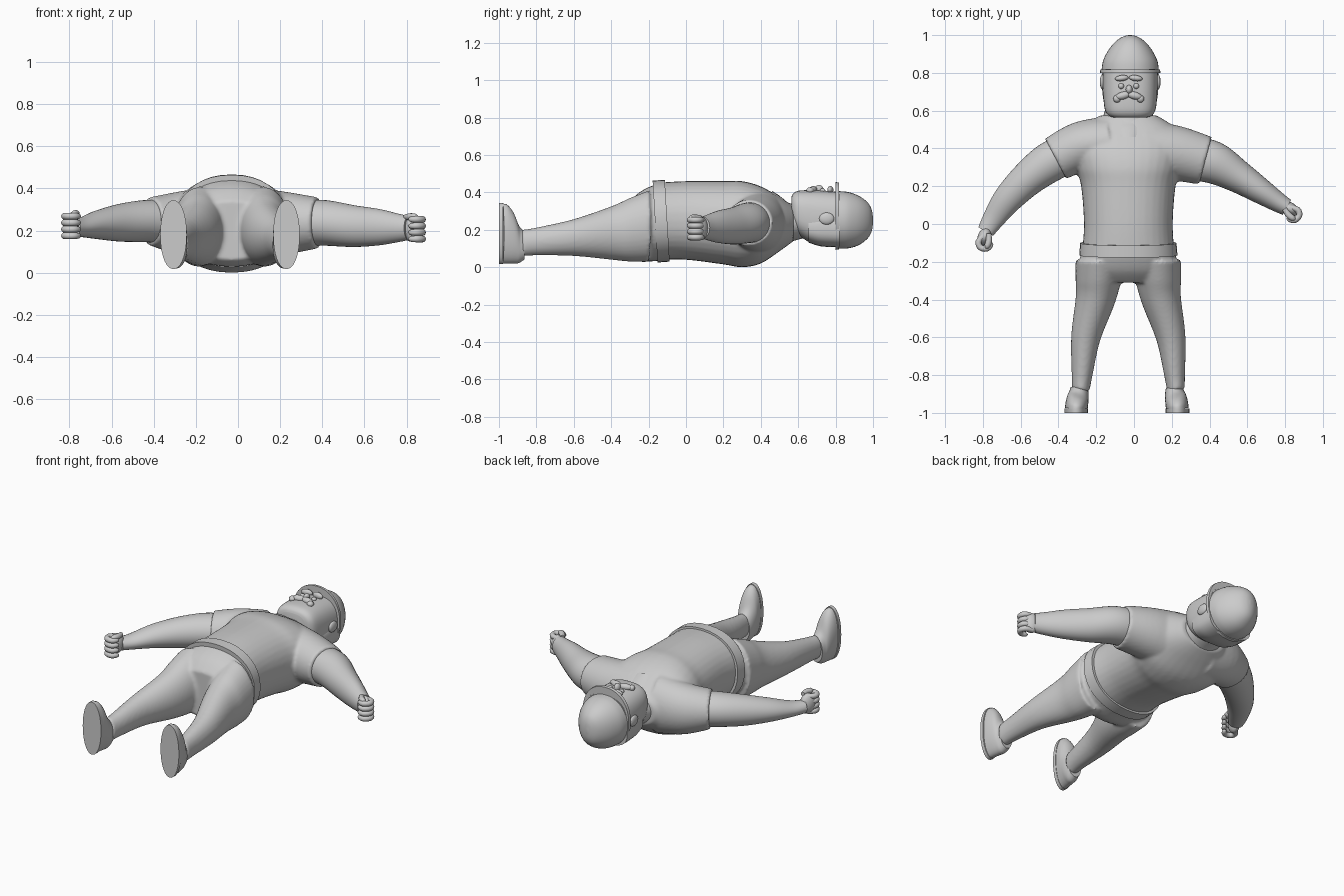
import bpy, bmesh, math
from mathutils import Vector, Matrix

cube = bpy.data.objects.get("Cube")
if cube:
    bpy.data.objects.remove(cube, do_unlink=True)

grey = bpy.data.materials.new("plain grey")
grey.use_nodes = True
colour = (0.6, 0.6, 0.6, 1)
grey.diffuse_color = colour
grey.node_tree.nodes["Principled BSDF"].inputs["Base Color"].default_value = colour

MID = -0.03          # centre line of the body
UP = Vector((0, 0, 1))


def spline(stations, steps=5):
    """Smoothly interpolate a list of stations."""
    pts = [Vector(s) for s in stations]
    out = []
    for i in range(len(pts) - 1):
        a, b = pts[max(i - 1, 0)], pts[i]
        c, d = pts[i + 1], pts[min(i + 2, len(pts) - 1)]
        for k in range(steps):
            t = k / steps
            out.append(0.5 * (2 * b + (c - a) * t + (2 * a - 5 * b + 4 * c - d) * t * t
                              + (3 * b - a - 3 * c + d) * t ** 3))
    return out + [pts[-1]]


def loft(bm, stations, power=2.0, sides=36, steps=5):
    """Skin rounded rings; a station is x, y, half width, low z, high z."""
    path = spline(stations, steps)
    rings = []
    for i, p in enumerate(path):
        before, after = path[max(i - 1, 0)], path[min(i + 1, len(path) - 1)]
        along = Vector((after[0] - before[0], after[1] - before[1], 0)).normalized()
        side = along.cross(UP)
        centre = Vector((p[0], p[1], (p[3] + p[4]) / 2))
        ring = []
        for k in range(sides):
            a = math.tau * k / sides
            c, s = math.cos(a), math.sin(a)
            u = math.copysign(abs(c) ** (2 / power), c) * p[2]
            v = math.copysign(abs(s) ** (2 / power), s) * (p[4] - p[3]) / 2
            ring.append(bm.verts.new(centre + side * u + UP * v))
        rings.append(ring)
    for r, q in zip(rings, rings[1:]):
        for k in range(sides):
            n = (k + 1) % sides
            bm.faces.new((r[k], r[n], q[n], q[k]))
    bm.faces.new(rings[0])
    bm.faces.new(rings[-1])


def along_y(x, rows):
    return [(x, *row) for row in rows]


def blob(bm, centre, radii, turn=0.0):
    m = (Matrix.Translation(centre) @ Matrix.Rotation(turn, 4, "Z")
         @ Matrix.Diagonal((*radii, 1)))
    bmesh.ops.create_uvsphere(bm, u_segments=20, v_segments=12, radius=1, matrix=m)


def finish(name, bm, blend=0, angle=40):
    """Turn a bmesh into an object; blend fuses its pieces into one skin."""
    bmesh.ops.recalc_face_normals(bm, faces=bm.faces)
    mesh = bpy.data.meshes.new(name)
    bm.to_mesh(mesh)
    bm.free()
    mesh.materials.append(grey)
    mesh.shade_smooth()
    mesh.set_sharp_from_angle(angle=math.radians(angle))
    obj = bpy.data.objects.new(name, mesh)
    bpy.context.collection.objects.link(obj)
    if blend:
        fuse = obj.modifiers.new("fuse", "REMESH")
        fuse.mode, fuse.voxel_size, fuse.use_smooth_shade = "VOXEL", 0.01, True
        relax = obj.modifiers.new("relax", "SMOOTH")
        relax.factor, relax.iterations = 0.5, blend
    return obj


def solid(name, stations, power=2.0, steps=5):
    bm = bmesh.new()
    loft(bm, stations, power, steps=steps)
    return finish(name, bm)


# Shirt: torso with two short sleeves
bm = bmesh.new()
loft(bm, along_y(MID, [(-0.15, .245, .04, .452), (0, .235, .04, .46), (.2, .25, .015, .46),
                       (.3, .28, 0, .46), (.4, .30, .02, .432), (.5, .26, .085, .375),
                       (.575, .15, .14, .325)]), 2.2)
loft(bm, [(.05, .40, .15, .06, .41), (.22, .375, .145, .085, .385), (.378, .335, .13, .115, .358)])
loft(bm, [(-.13, .43, .14, .06, .41), (-.28, .41, .132, .085, .385), (-.415, .345, .12, .13, .358)])
finish("shirt", bm, 5)

# Neck rising out of the collar
solid("neck", along_y(MID, [(.46, .12, .08, .408), (.51, .14, .10, .374),
                            (.56, .135, .135, .34), (.65, .11, .16, .34)]))

# Trousers: hips and two legs
bm = bmesh.new()
loft(bm, along_y(MID, [(-.11, .245, .035, .45), (-.17, .252, .032, .44), (-.25, .25, .03, .4),
                       (-.31, .21, .06, .34)]), 2.2)
leg = [(.12, -.2, .13, .03, .41), (.13, -.3, .12, .03, .37), (.145, -.4, .105, .04, .325),
       (.195, -.6, .078, .06, .257), (.215, -.8, .055, .063, .212), (.222, -.88, .047, .058, .2)]
for sign in (1, -1):
    loft(bm, [(MID + sign * (s[0] - MID), *s[1:]) for s in leg])
finish("trousers", bm, 5)

# Belt, with its upper edge set back along the back
bm = bmesh.new()
loft(bm, along_y(MID, [(-.165, .26, .025, .464), (-.1, .255, .03, .466)]), 2.2, steps=1)
for v in bm.verts:
    v.co.y += (0.24 - v.co.z) * 0.06
finish("belt", bm)

# Shoes with a flat sole
upper = [(.222, -.865, .045, .04, .19), (.224, -.895, .052, .022, .225), (.23, -.925, .058, .02, .295),
         (.235, -.955, .06, .02, .333), (.238, -.98, .06, .02, .34)]
sole = [(.238, -.978, .063, .017, .344), (.238, -1, .063, .017, .344)]
for sign, label in ((1, "left"), (-1, "right")):
    for part, rows in (("shoe", upper), ("sole", sole)):
        rows = [(MID - .008 + sign * (r[0] - MID), *r[1:]) for r in rows]
        solid(f"{label}_{part}", rows, 2.1)

# Bare arms
solid("left_arm", [(.30, .35, .115, .13, .345), (.42, .325, .112, .128, .344), (.55, .252, .087, .122, .32),
                   (.67, .175, .068, .13, .302), (.76, .117, .053, .145, .28), (.81, .088, .045, .155, .27)])
solid("right_arm", [(-.34, .38, .105, .14, .345), (-.45, .325, .106, .145, .344), (-.565, .237, .092, .148, .325),
                    (-.67, .13, .077, .16, .293), (-.745, .025, .058, .17, .257), (-.785, -.04, .045, .175, .25)])


# Half-closed hands: palm, four curled fingers and a thumb
def hand(name, wrist, heading, curl, low):
    f = Vector((math.cos(heading), math.sin(heading)))
    s = Vector((-f.y, f.x)) * curl

    def place(a, b):
        return Vector(wrist) + f * a + s * b

    bm = bmesh.new()
    blob(bm, (*place(.035, 0), low + .065), (.05, .034, .062), heading)
    for i in range(4):
        z = low + i * .031
        rows = [(.03, -.005, .014), (.072, -.016, .016), (.096, .006, .016),
                (.086, .04, .016), (.058, .05, .013), (.046, .048, .004)]
        loft(bm, [(*place(a, b), r, z + .017 - r, z + .017 + r) for a, b, r in rows],
             sides=12, steps=3)
    thumb = [(.01, .015, .013), (.045, .032, .017), (.075, .035, .015), (.088, .03, .004)]
    loft(bm, [(*place(a, b), r, low + .122 - r, low + .122 + r) for a, b, r in thumb],
         sides=12, steps=3)
    finish(name, bm, angle=60)


hand("left_hand", (.795, .098), math.radians(-30), -1, .143)
hand("right_hand", (-.778, -.035), math.radians(-115), 1, .158)

# Head and the hair around its back
FACE = -0.02
solid("head", along_y(FACE, [(.563, .085, .25, .375), (.575, .115, .215, .396), (.61, .135, .165, .41),
                             (.70, .144, .118, .411), (.82, .145, .11, .402)]), 2.7)
solid("hair", along_y(FACE, [(.655, .142, .132, .29), (.72, .149, .112, .30), (.82, .149, .106, .30)]), 2.7)

# Hard hat: dome and thin brim with a longer front
solid("hat_dome", along_y(FACE, [(.808, .152, .1, .407), (.86, .145, .1, .403), (.91, .122, .112, .388),
                                 (.95, .093, .135, .365), (.98, .06, .165, .335), (.995, .03, .2, .3),
                                 (1, .006, .24, .26)]), 2.1)
bm = bmesh.new()
loft(bm, along_y(FACE, [(.8, .16, .093, .455), (.818, .158, .095, .453)]), 2.2, steps=1)
finish("hat_brim", bm)

# Face features and ears, mirrored about the face line
nose = bmesh.new()
blob(nose, (FACE - .006, .712, .414), (.018, .024, .026))
finish("nose", nose)
brows, eyes, moustache, ears = (bmesh.new() for _ in range(4))
for sign in (1, -1):
    x = FACE - .008
    blob(brows, (x + sign * .037, .772, .414), (.036, .016, .02), -sign * .12)
    blob(eyes, (x + sign * .04, .73, .408), (.015, .015, .014))
    blob(moustache, (x + sign * .03, .68, .414), (.042, .02, .02), -sign * .25)
    blob(moustache, (x + sign * .062, .663, .41), (.02, .02, .017))
    blob(ears, (FACE + sign * .147, .752, .26), (.014, .04, .032))
for name, part in (("eyebrows", brows), ("eyes", eyes), ("moustache", moustache), ("ears", ears)):
    finish(name, part)
